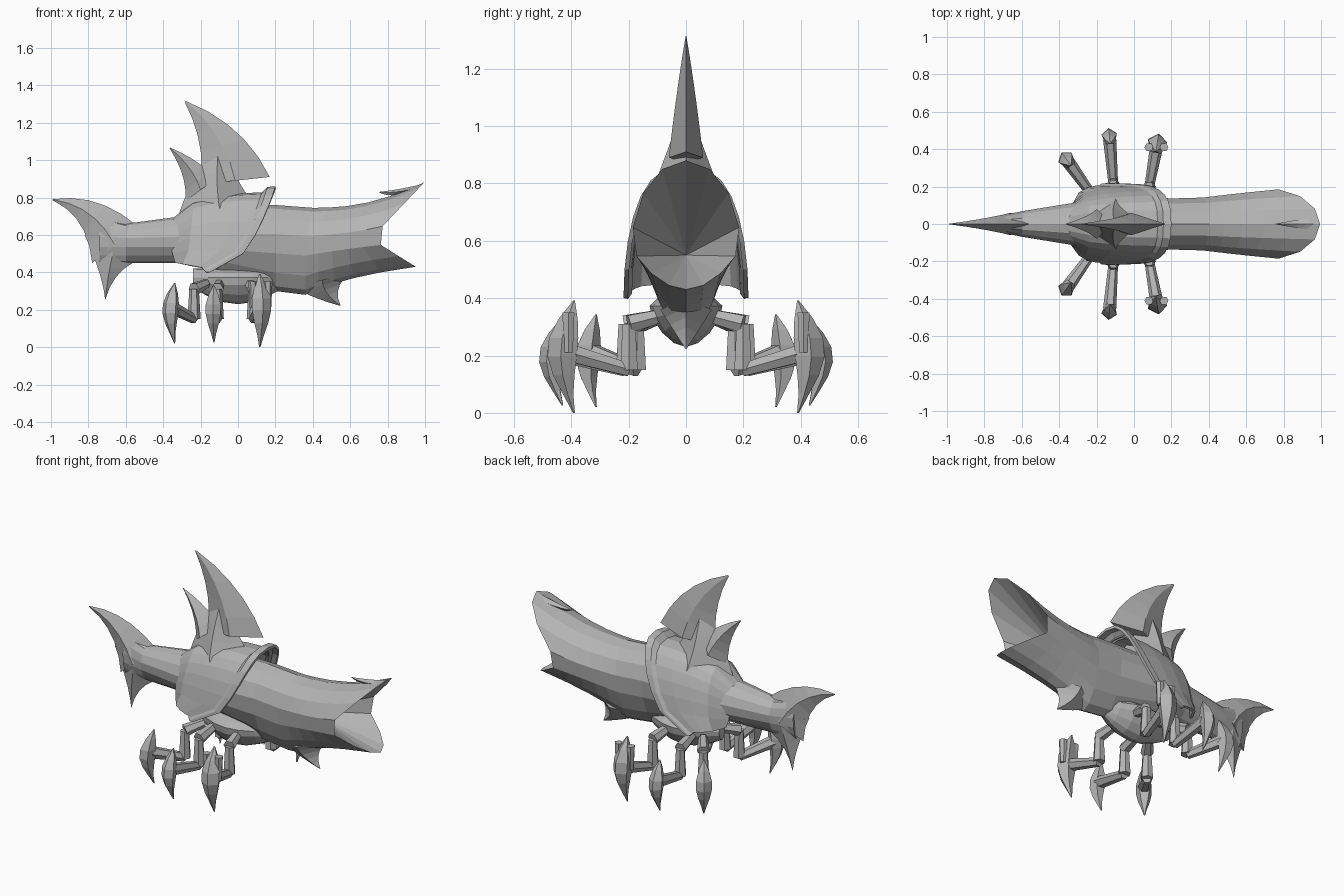
import bpy, bmesh, math
from mathutils import Vector

cube = bpy.data.objects.get("Cube")
if cube:
    bpy.data.objects.remove(cube)

SIDES = 14
grey = bpy.data.materials.new("plain_grey")
grey.use_nodes = True
colour = (.46, .46, .46, 1)
grey.diffuse_color = colour
grey.node_tree.nodes["Principled BSDF"].inputs["Base Color"].default_value = colour


def loft(name, rings, closed=True, throat=None):
    """Skin equal-length point rings; open strips get no caps."""
    bm = bmesh.new()
    rows = [[bm.verts.new(point) for point in ring] for ring in rings]
    count = len(rows[0])
    for near, far in zip(rows, rows[1:]):
        for i in range(count if closed else count - 1):
            j = (i + 1) % count
            bm.faces.new((near[i], near[j], far[j], far[i]))
    if closed:
        bm.faces.new(rows[0])
        last = bm.faces.new(rows[-1])
        if throat:
            poked = bmesh.ops.poke(bm, faces=[last])
            poked["verts"][0].co = throat
    bmesh.ops.recalc_face_normals(bm, faces=bm.faces)
    mesh = bpy.data.meshes.new(name)
    bm.to_mesh(mesh)
    bm.free()
    mesh.materials.append(grey)
    part = bpy.data.objects.new(name, mesh)
    bpy.context.collection.objects.link(part)
    return part


def body_ring(x, width, top, bottom, middle=.56, lean_top=0, lean_bottom=0):
    """Oval section with a narrowed underside; leaning pushes its poles forward."""
    ring = []
    for k in range(SIDES):
        angle = math.tau * k / SIDES
        up, across = math.cos(angle), width * math.sin(angle)
        if up >= 0:
            ring.append((x + lean_top * up, across, middle + (top - middle) * up))
        else:
            ring.append((x - lean_bottom * up, across * (1 + up * .3),
                         middle + (middle - bottom) * up))
    return ring


def head_ring(t):
    """Head section, from the neck (t = zero) to the slanted lips (t = one)."""
    return body_ring(x=.36 + .35 * t, width=.145 + .045 * t,
                     top=.745 + .135 * t ** 3, bottom=.28 + .15 * t,
                     middle=.55 + .03 * t,
                     lean_top=.04 + .245 * t ** 2, lean_bottom=.24 * t ** 3)


# Body from tail root to the gaping mouth, with the throat sunk inside
trunk = [(-.74, .04, .7, .45), (-.6, .07, .66, .45), (-.3, .12, .7, .45),
         (-.1, .16, .76, .4), (.2, .14, .76, .3)]
loft("body", [body_ring(*station) for station in trunk] + [head_ring(k / 5) for k in range(6)],
     throat=(.46, 0, .55))


def bend(root, control, tip, t):
    """Point on a curved edge, in the upright middle plane."""
    x, z = ((1 - t) ** 2 * r + 2 * t * (1 - t) * c + t * t * e
            for r, c, e in zip(root, control, tip))
    return Vector((x, 0, z))


def fin(name, lead, trail, tip, thickness, steps=5):
    """Diamond-section blade between two curved edges that meet at a tip."""
    rings = []
    for k in range(steps + 1):
        t = k / steps * .98
        front, back = bend(*lead, tip, t), bend(*trail, tip, t)
        middle = (front + back) / 2
        side = Vector((0, thickness * (1 - t), 0))
        rings.append([front, middle + side, back, middle - side])
    loft(name, rings)


# Blades along the back, tail and jaws
fin("dorsal_root", lead=[(.14, .7), (0, .85)], trail=[(-.32, .7), (-.26, .9)],
    tip=(-.1, 1.1), thickness=.15)
fin("dorsal_fin", lead=[(.17, .91), (.03, 1.2)], trail=[(-.2, .87), (-.17, 1.1)],
    tip=(-.29, 1.32), thickness=.06)
fin("dorsal_barb", lead=[(-.12, .9), (-.2, 1)], trail=[(-.28, .78), (-.27, .92)],
    tip=(-.37, 1.07), thickness=.08)
fin("tail_upper_lobe", lead=[(-.54, .65), (-.75, .83)], trail=[(-.78, .45), (-.8, .7)],
    tip=(-1, .79), thickness=.06)
fin("tail_lower_lobe", lead=[(-.5, .48), (-.67, .42)], trail=[(-.82, .6), (-.72, .38)],
    tip=(-.71, .25), thickness=.05)
fin("nose_barb", lead=[(.98, .87), (.85, .84)], trail=[(.88, .82), (.8, .8)],
    tip=(.75, .83), thickness=.03)
fin("chin_spike", lead=[(.6, .4), (.5, .32)], trail=[(.3, .32), (.4, .26)],
    tip=(.55, .22), thickness=.09)


def shell_row(x_top, x_bottom, width, top, bottom):
    """Arch over the back whose crown is swept forward."""
    row = []
    for k in range(SIDES + 1):
        angle = math.pi * k / SIDES
        up, across = max(math.sin(angle), 0), math.cos(angle)
        row.append((x_bottom + (x_top - x_bottom) * up ** .45,
                    math.copysign(width * abs(across) ** .7, across),
                    bottom + (top - bottom) * up))
    return row


def shell(name, rows):
    thickness = loft(name, rows, closed=False).modifiers.new("thickness", "SOLIDIFY")
    thickness.thickness = .016
    thickness.offset = 0


# Shoulder shell swelling forward, then its flared collar
shell_rows = []
for k in range(5):
    t = k / 4
    swell = math.sqrt(1 - (1 - t) ** 2)
    shell_rows.append(shell_row(x_top=-.36 + t / 2, x_bottom=-.33 + .16 * t,
                                width=.09 + .11 * swell, top=.67 + .15 * swell,
                                bottom=.45 - .03 * t))
shell("shoulder_shell", shell_rows)

collar_rows = []
for k in range(3):
    flare = min(k, 1)
    collar_rows.append(shell_row(x_top=.12 + .04 * k, x_bottom=-.19 + .02 * k,
                                 width=.195 + .015 * flare, top=.81 + .04 * flare,
                                 bottom=.42 - .02 * flare))
shell("shell_collar", collar_rows)

# Belly keel that carries the legs
keel = []
for k in range(-3, 4):
    bulge = math.cos(k * math.pi / 7)
    keel.append(body_ring(x=.08 * k, width=.13 * bulge, top=.42,
                          bottom=.34 - .11 * bulge, middle=.36))
loft("belly_keel", keel)


def bar(name, start, end, radius):
    """Six-sided limb segment, thicker towards its end."""
    turn = (end - start).to_track_quat("Z", "Y")
    hexagon = [turn @ Vector((math.cos(k * math.pi / 3), math.sin(k * math.pi / 3), 0)) * radius
               for k in range(6)]
    loft(name, [[start + p * .8 for p in hexagon], [end + p * 1.1 for p in hexagon]])


def claw(name, foot, outward, size):
    """Five-sided hook, pointed at both ends and bowed outward."""
    side = Vector((-outward.y, outward.x, 0))
    rings = []
    for k in range(7):
        t = k / 6
        radius = size * (.003 + .046 * math.sin(math.pi * t ** 1.3))
        centre = foot + outward * (.04 * math.sin(math.pi * t) - .02)
        centre.z += .34 * size * t
        rings.append([centre + radius * (outward * math.cos(a) + side * math.sin(a))
                      for a in (math.tau * n / 5 for n in range(5))])
    loft(name, rings)


# Three pairs of jointed legs: hip x, foot x, foot reach, claw size
legs = {"front": (.06, .12, .41, 1.15),
        "middle": (-.1, -.13, .45, .9),
        "rear": (-.17, -.35, .33, .95)}
for place, (hip_x, foot_x, reach, size) in legs.items():
    for hand, mirror in (("left", 1), ("right", -1)):
        label = place + "_" + hand
        hip = Vector((hip_x, .08 * mirror, .34))
        foot = Vector((foot_x, reach * mirror, (1.15 - size) / 10))
        knee = hip.lerp(foot, .36)
        knee.z = .31
        elbow = Vector((knee.x, knee.y, .15))
        ankle = Vector((foot.x, foot.y, .21))
        joints = [hip, knee, elbow, ankle]
        for part, start, end in zip(("hip", "thigh", "shin"), joints, joints[1:]):
            bar(label + "_" + part, start, end, .032)
        outward = Vector((ankle.x - elbow.x, ankle.y - elbow.y, 0)).normalized()
        claw(label + "_claw", foot, outward, size)
        # Forked guard above the front claws
        if place == "front":
            for offset in (-.04, .04):
                base = ankle + Vector((offset, 0, 0))
                bar(label + "_prong", base, base + Vector((0, 0, .14)), .022)
